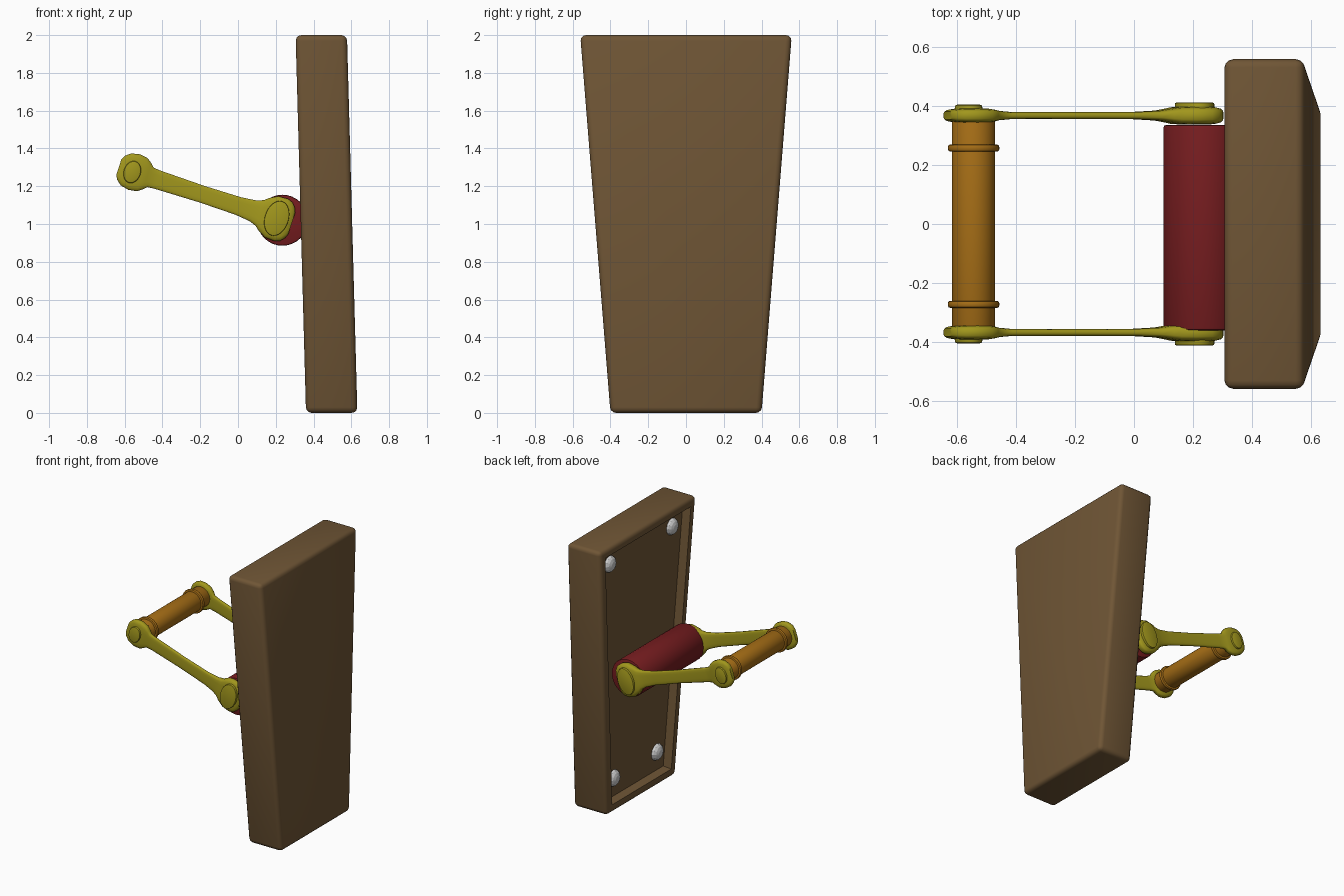
import bpy, bmesh
from math import radians, cos, sin, copysign, tau
from mathutils import Matrix, Vector

if "Cube" in bpy.data.objects:
    bpy.data.objects.remove(bpy.data.objects["Cube"])


def material(name, rgb):
    m = bpy.data.materials.new(name)
    m.diffuse_color = (*rgb, 1)
    m.use_nodes = True
    m.node_tree.nodes["Principled BSDF"].inputs["Base Color"].default_value = m.diffuse_color
    return m


BROWN = material("brown", (0.16, 0.092, 0.036))
RED = material("dark_red", (0.18, 0.012, 0.014))
YELLOW = material("yellow", (0.36, 0.31, 0.012))
ORANGE = material("orange", (0.38, 0.155, 0.008))
TILT = 0.315


def finish(bm, name, mat=None, angle=35):
    bmesh.ops.recalc_face_normals(bm, faces=bm.faces[:])
    me = bpy.data.meshes.new(name)
    bm.to_mesh(me)
    bm.free()
    ob = bpy.data.objects.new(name, me)
    bpy.context.collection.objects.link(ob)
    if mat:
        me.materials.append(mat)
    me.shade_smooth()
    me.set_sharp_from_angle(angle=radians(angle))
    return ob


def soften(bm, width, segments=2):
    edges = [e for e in bm.edges if e.calc_face_angle(0) > radians(40)]
    bmesh.ops.bevel(bm, geom=edges, offset=width, segments=segments,
                    profile=0.5, affect='EDGES')


def rod(name, x, z, y0, y1, rx, rz, mat, bevel=0.006, tilt=0):
    """Round or oval rod lying along y."""
    bm = bmesh.new()
    m = (Matrix.Translation((x, (y0 + y1) / 2, z)) @ Matrix.Rotation(tilt, 4, 'Y')
         @ Matrix.Diagonal((rx, abs(y1 - y0), rz, 1)) @ Matrix.Rotation(radians(90), 4, 'X'))
    bmesh.ops.create_cone(bm, cap_ends=True, segments=32, radius1=1, radius2=1,
                          depth=1, matrix=m)
    bmesh.ops.recalc_face_normals(bm, faces=bm.faces[:])
    soften(bm, bevel)
    return finish(bm, name, mat)


# Tapered, leaning panel with a recessed back
def back_x(z):
    return 0.36 - 0.0275 * z


bm = bmesh.new()
bmesh.ops.create_cube(bm, size=2)
for v in bm.verts:
    z = 1 + v.co.z
    v.co = (back_x(z) + (0.272 if v.co.x > 0 else 0),
            copysign(0.40 + 0.08 * z, v.co.y), z)
bm.normal_update()
soften(bm, 0.03, 3)
bm.normal_update()
back = max((f for f in bm.faces if f.normal.x < -0.9), key=lambda f: f.calc_area())
bmesh.ops.inset_region(bm, faces=[back], thickness=0.045)
bmesh.ops.inset_region(bm, faces=[back], thickness=0.012, depth=-0.06)
finish(bm, "panel", BROWN)

# Domed screws in the recess corners
for row, y, z in (("upper", 0.36, 1.83), ("lower", 0.25, 0.21)):
    for side, s in (("front", -1), ("back", 1)):
        bm = bmesh.new()
        m = (Matrix.Translation((back_x(z) + 0.06, s * y, z))
             @ Matrix.Diagonal((0.04, 0.06, 0.06, 1)) @ Matrix.Rotation(radians(90), 4, 'Y'))
        bmesh.ops.create_uvsphere(bm, u_segments=12, v_segments=8, radius=1, matrix=m)
        finish(bm, f"{row}_{side}_screw", None, 15)

# Pivot drum and grip with two collars
rod("pivot_drum", 0.235, 1.02, -0.36, 0.335, 0.135, 0.135, RED, 0.008)
rod("grip", -0.543, 1.275, -0.35, 0.35, 0.073, 0.073, ORANGE)
for name, y in (("front_collar", -0.272), ("back_collar", 0.257)):
    rod(name, -0.543, 1.275, y - 0.012, y + 0.012, 0.087, 0.087, ORANGE, 0.008)

# Arms lofted from rounded sections: distance along, half width, half thickness
STATIONS = [(-0.085, 0.045, 0.014), (-0.072, 0.068, 0.02), (-0.045, 0.09, 0.024),
            (0.0, 0.1, 0.025), (0.045, 0.093, 0.024), (0.072, 0.074, 0.02),
            (0.09, 0.055, 0.016), (0.13, 0.051, 0.0125), (0.38, 0.046, 0.012),
            (0.58, 0.049, 0.0125), (0.66, 0.058, 0.017), (0.70, 0.072, 0.024),
            (0.72, 0.09, 0.028), (0.765, 0.116, 0.031), (0.82, 0.119, 0.031),
            (0.848, 0.108, 0.029), (0.868, 0.085, 0.025), (0.878, 0.06, 0.018)]
along = Vector((cos(TILT), 0, -sin(TILT)))
across = Vector((sin(TILT), 0, cos(TILT)))


def soft(c):
    return copysign(abs(c) ** 0.5, c)


for side, s in (("front", -1), ("back", 1)):
    bm = bmesh.new()
    rings = []
    for u, w, t in STATIONS:
        mid = Vector((-0.55, s * 0.367, 1.275)) + along * u
        rings.append([bm.verts.new(mid + across * w * soft(cos(a)) + Vector((0, t * soft(sin(a)), 0)))
                      for a in (tau * (i + 0.5) / 16 for i in range(16))])
    for a, b in zip(rings, rings[1:]):
        for i in range(16):
            j = (i + 1) % 16
            bm.faces.new((a[i], a[j], b[j], b[i]))
    bm.faces.new(rings[0])
    bm.faces.new(rings[-1])
    finish(bm, f"{side}_arm", YELLOW, 50)
    # Oval caps on both arm ends
    rod(f"{side}_grip_cap", -0.56, 1.275, s * 0.37, s * 0.404, 0.045, 0.06, YELLOW, 0.008, TILT)
    rod(f"{side}_pivot_cap", 0.205, 1.03, s * 0.37, s * 0.411, 0.063, 0.095, YELLOW, 0.005, TILT)
